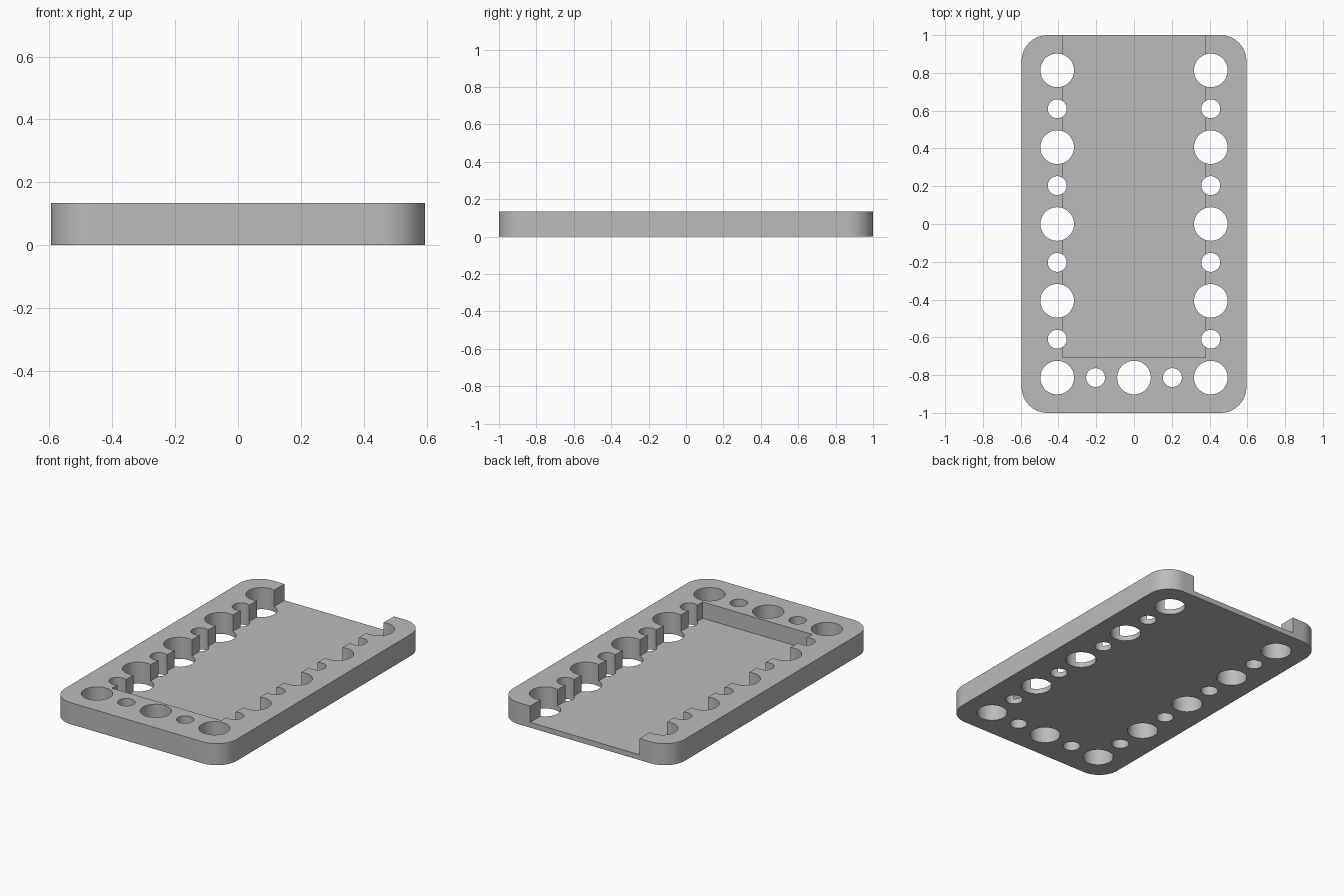
import bpy
import bmesh
import math
from mathutils import Matrix

WIDTH, LENGTH, HEIGHT = 1.19, 2.0, 0.135
CORNER = 0.137
FLOOR = 0.033
PITCH = 0.2033
BIG, SMALL = 0.089, 0.05

if "Cube" in bpy.data.objects:
    bpy.data.objects.remove(bpy.data.objects["Cube"], do_unlink=True)

grey = bpy.data.materials.new("plain grey")
grey.use_nodes = True
grey.diffuse_color = (0.5, 0.5, 0.5, 1)
grey.node_tree.nodes["Principled BSDF"].inputs["Base Color"].default_value = grey.diffuse_color


def make_object(name, bm):
    mesh = bpy.data.meshes.new(name)
    bmesh.ops.recalc_face_normals(bm, faces=bm.faces)
    bm.to_mesh(mesh)
    bm.free()
    mesh.materials.append(grey)
    obj = bpy.data.objects.new(name, mesh)
    bpy.context.collection.objects.link(obj)
    return obj


def add_box(bm, x0, x1, y0, y1, z0, z1):
    size = Matrix.Diagonal((x1 - x0, y1 - y0, z1 - z0, 1))
    place = Matrix.Translation(((x0 + x1) / 2, (y0 + y1) / 2, (z0 + z1) / 2))
    bmesh.ops.create_cube(bm, size=1, matrix=place @ size)


def subtract(target, cutter):
    cutter.hide_render = True
    mod = target.modifiers.new(cutter.name, "BOOLEAN")
    mod.operation = "DIFFERENCE"
    mod.solver = "EXACT"
    mod.object = cutter
    bpy.ops.object.select_all(action="DESELECT")
    bpy.context.view_layer.objects.active = target
    target.select_set(True)
    bpy.ops.object.modifier_apply(modifier=mod.name)
    bpy.data.objects.remove(cutter, do_unlink=True)


# Plate with rounded upright corners
bm = bmesh.new()
add_box(bm, -WIDTH / 2, WIDTH / 2, -LENGTH / 2, LENGTH / 2, 0, HEIGHT)
upright = [e for e in bm.edges if abs(e.verts[0].co.z - e.verts[1].co.z) > 0.01]
bmesh.ops.bevel(bm, geom=upright, offset=CORNER, segments=16, profile=0.5, affect="EDGES")
plate = make_object("tray_plate", bm)

# Recess open at the back
bm = bmesh.new()
add_box(bm, -0.379, 0.379, -0.706, 1.2, FLOOR, 0.4)
subtract(plate, make_object("recess_cutter", bm))

# Alternating large and small through holes along both sides and the front
spots = [(side * 2 * PITCH, (i - 4) * PITCH, i) for side in (-1, 1) for i in range(9)]
spots += [(i * PITCH, -4 * PITCH, i) for i in (-1, 0, 1)]
bm = bmesh.new()
for x, y, i in spots:
    radius = SMALL if i % 2 else BIG
    bmesh.ops.create_cone(bm, cap_ends=True, segments=48, radius1=radius, radius2=radius,
                          depth=1, matrix=Matrix.Translation((x, y, 0)))
subtract(plate, make_object("hole_cutter", bm))

bpy.ops.object.shade_smooth_by_angle(angle=math.radians(30))
